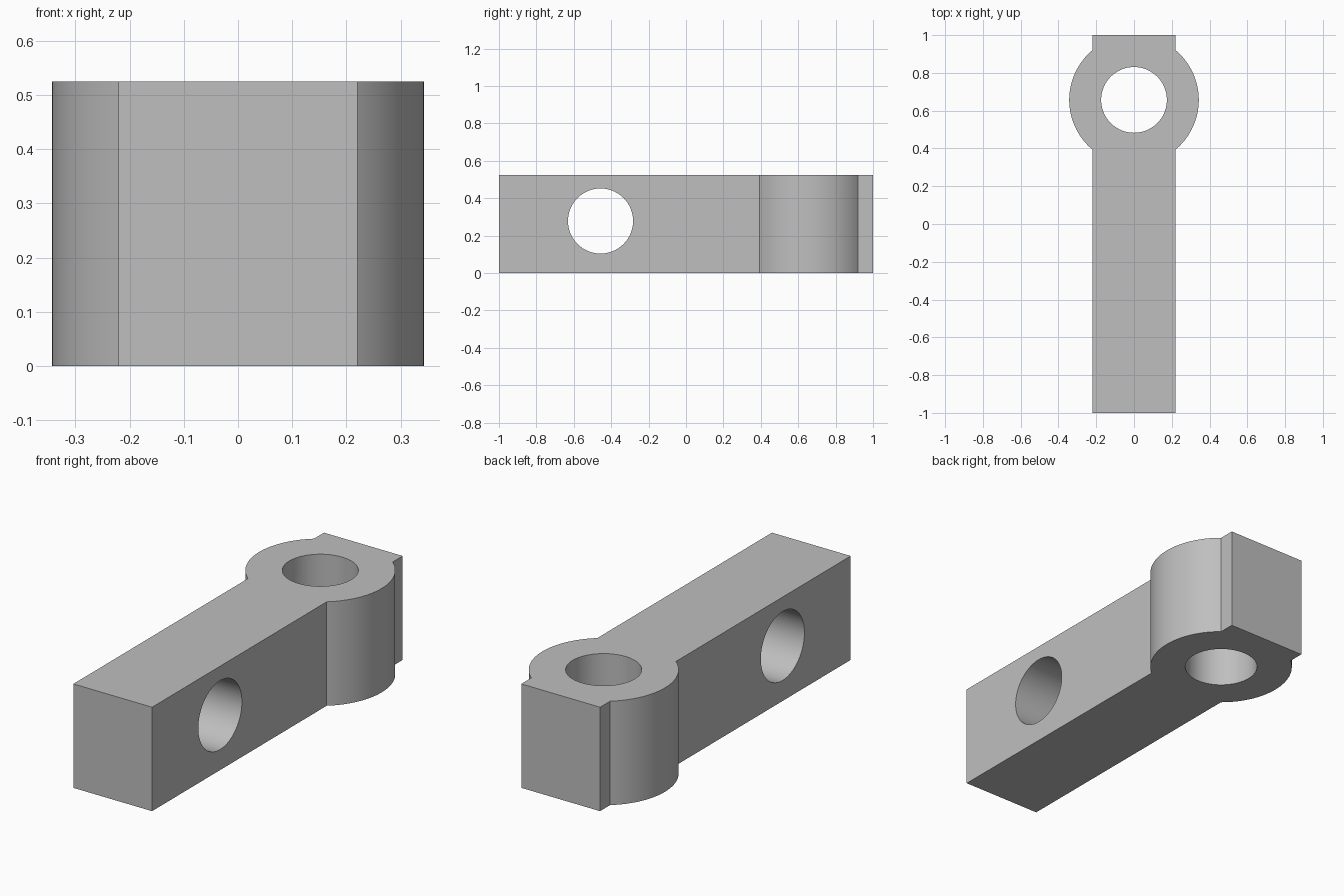
import bpy
import bmesh
from math import acos, asin, cos, sin, pi
from mathutils import Matrix

cube = bpy.data.objects.get("Cube")
if cube:
    bpy.data.objects.remove(cube, do_unlink=True)

HEIGHT = 0.525
HALF_WIDTH = 0.22
HALF_LENGTH = 1.0
BOSS_Y, BOSS_RADIUS = 0.657, 0.343
HOLE_RADIUS = 0.174
CROSS_Y, CROSS_Z = -0.457, 0.278
ARC_STEPS = 48

# Plain grey material
grey = bpy.data.materials.new("plain_grey")
grey.use_nodes = True
colour = (0.52, 0.52, 0.52, 1)
grey.diffuse_color = colour
grey.node_tree.nodes["Principled BSDF"].inputs["Base Color"].default_value = colour


def link_mesh(name, bm):
    bmesh.ops.recalc_face_normals(bm, faces=bm.faces)
    mesh = bpy.data.meshes.new(name)
    bm.to_mesh(mesh)
    bm.free()
    obj = bpy.data.objects.new(name, mesh)
    bpy.context.collection.objects.link(obj)
    mesh.materials.append(grey)
    return obj


def drill(target, name, matrix):
    """Cut a round through hole and discard the cutter."""
    bm = bmesh.new()
    bmesh.ops.create_cone(bm, cap_ends=True, segments=96, radius1=HOLE_RADIUS,
                          radius2=HOLE_RADIUS, depth=2, matrix=matrix)
    cutter = link_mesh(name + "_cutter", bm)
    cutter.hide_render = True
    mod = target.modifiers.new(name, 'BOOLEAN')
    mod.operation = 'DIFFERENCE'
    mod.solver = 'EXACT'
    mod.object = cutter
    bpy.context.view_layer.objects.active = target
    bpy.ops.object.modifier_apply(modifier=name)
    bpy.data.objects.remove(cutter, do_unlink=True)


# Bar outline: right half bulges into the round boss, left half is its mirror
reach = acos(HALF_WIDTH / BOSS_RADIUS)
half = [(HALF_WIDTH, -HALF_LENGTH)]
for i in range(ARC_STEPS + 1):
    a = -reach + 2 * reach * i / ARC_STEPS
    half.append((BOSS_RADIUS * cos(a), BOSS_Y + BOSS_RADIUS * sin(a)))
half.append((HALF_WIDTH, HALF_LENGTH))
outline = half + [(-x, y) for x, y in reversed(half)]

bm = bmesh.new()
base = bm.faces.new([bm.verts.new((x, y, 0)) for x, y in outline])
extruded = bmesh.ops.extrude_face_region(bm, geom=[base], use_keep_orig=True)
top_verts = [v for v in extruded["geom"] if isinstance(v, bmesh.types.BMVert)]
bmesh.ops.translate(bm, verts=top_verts, vec=(0, 0, HEIGHT))
bar = link_mesh("lever_bar", bm)

# Vertical hole through the boss, sideways hole through the arm
drill(bar, "boss_hole", Matrix.Translation((0, BOSS_Y, 0)))
drill(bar, "cross_hole", Matrix.Translation((0, CROSS_Y, CROSS_Z)) @ Matrix.Rotation(pi / 2, 4, 'Y'))

# Smooth curved walls, crisp edges
bpy.ops.object.select_all(action='DESELECT')
bar.select_set(True)
bpy.context.view_layer.objects.active = bar
bpy.ops.object.shade_smooth_by_angle(angle=pi / 6)
